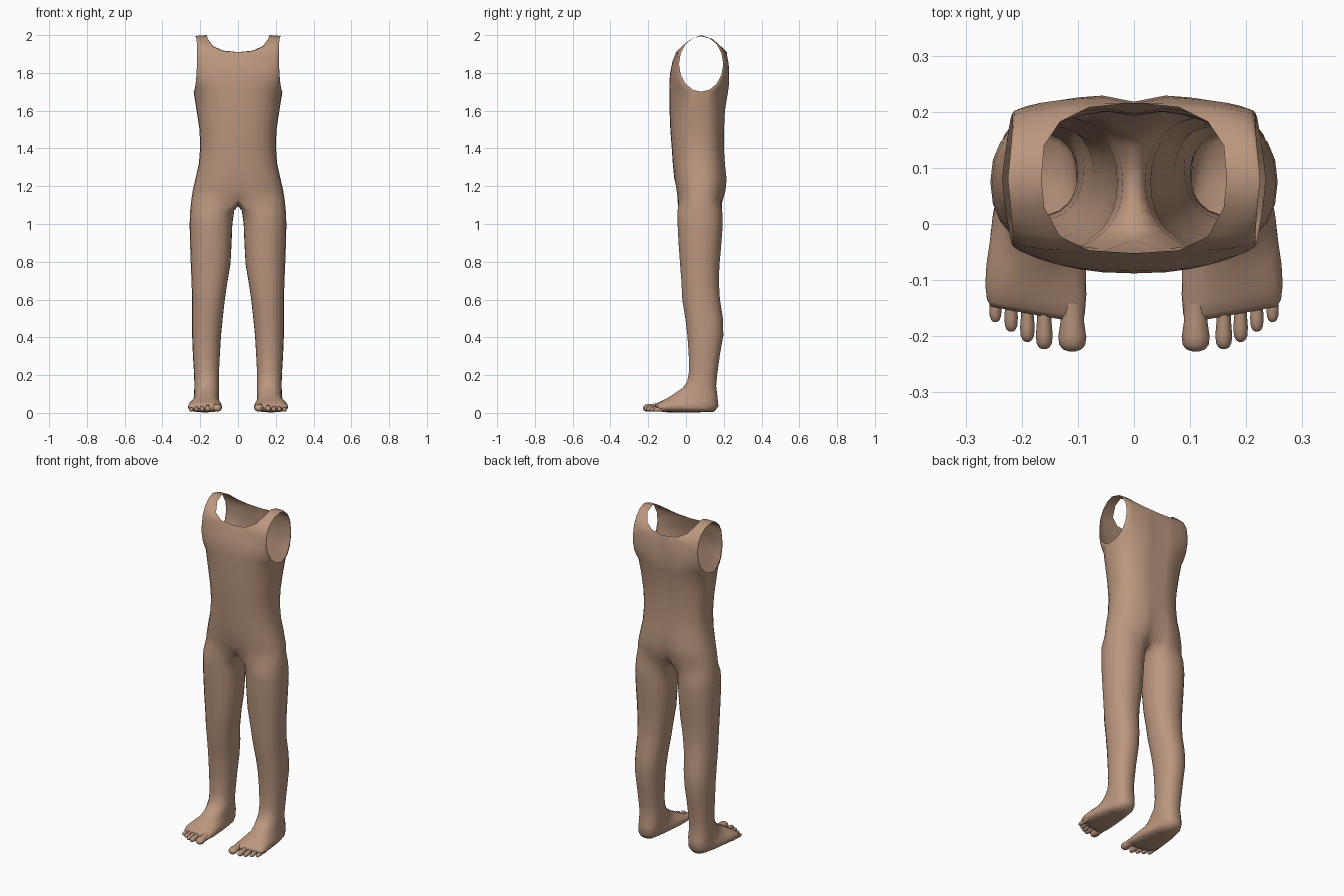
import bpy, bmesh
from math import sin, cos, pi, radians, copysign

cube = bpy.data.objects.get("Cube")
if cube:
    bpy.data.objects.remove(cube, do_unlink=True)

skin = bpy.data.materials.new("tan_skin")
skin.use_nodes = True
tan = (0.50, 0.31, 0.21, 1)
skin.diffuse_color = tan
shader = skin.node_tree.nodes["Principled BSDF"]
shader.inputs["Base Color"].default_value = tan
shader.inputs["Roughness"].default_value = 0.8

HALF = 16      # steps around the outer side of half a body
INNER = 8      # steps around the inner side of a leg
QUARTER = HALF // 2
MID_Y = 0.08   # depth of the side seam


def lerp(a, b, t):
    return a + (b - a) * t


def power(v, n):
    return copysign(abs(v) ** (2 / n), v)


def quarter(inner, outer, dent=0.0, n=2.35):
    """Rounded row from the centre line (or neckline) to the side."""
    row = []
    for k in range(QUARTER + 1):
        t = k / QUARTER
        s, c = power(sin(t * pi / 2), n), power(max(cos(t * pi / 2), 0), n)
        row.append((lerp(inner[0], outer[0], s),
                    lerp(inner[1], outer[1], 1 - c) + (dent if k == 0 else 0),
                    lerp(inner[2], outer[2], t)))
    return row


def leg_ring(x_in, x_out, front, back, slant=0.0, n=2.2, spread=45):
    """Closed tilted ring through a front and a back point, each (y, z)."""
    ring = []
    cx, rx = (x_in + x_out) / 2, (x_out - x_in) / 2
    for k in range(HALF + INNER):
        if k <= HALF:
            a = lerp(-spread, 180 + spread, k / HALF)
        else:
            a = lerp(180 + spread, 360 - spread, (k - HALF) / INNER)
        a = radians(a)
        x = cx + rx * power(sin(a), n)
        t = 0.5 - 0.5 * power(cos(a), n)
        ring.append((x, lerp(front[0], back[0], t) + slant * (x - cx),
                     lerp(front[1], back[1], t)))
    return ring


def loft(bm, rows, closed=False, cap=False):
    verts = [[bm.verts.new(p) for p in row] for row in rows]
    count = len(rows[0])
    for lower, upper in zip(verts, verts[1:]):
        for k in range(count if closed else count - 1):
            j = (k + 1) % count
            bm.faces.new((lower[k], lower[j], upper[j], upper[k]))
    if cap:
        bm.faces.new(verts[-1])


def finish(bm, name):
    """Weld, mirror to the other side and shade smooth."""
    for v in list(bm.verts):
        bm.verts.ensure_lookup_table()
    twin = bmesh.ops.duplicate(bm, geom=bm.verts[:] + bm.edges[:] + bm.faces[:])
    for item in twin["geom"]:
        if isinstance(item, bmesh.types.BMVert):
            item.co.x = -item.co.x
    bmesh.ops.remove_doubles(bm, verts=bm.verts[:], dist=0.0005)
    bmesh.ops.recalc_face_normals(bm, faces=bm.faces[:])
    mesh = bpy.data.meshes.new(name)
    bm.to_mesh(mesh)
    bm.free()
    mesh.materials.append(skin)
    mesh.polygons.foreach_set("use_smooth", [True] * len(mesh.polygons))
    obj = bpy.data.objects.new(name, mesh)
    bpy.context.scene.collection.objects.link(obj)
    return obj


body = bmesh.new()

# Torso: height, half width, front y, back y, back groove, front groove
torso = [
    (1.13, .247, -.046, .198, -.04, .018),
    (1.18, .239, -.052, .212, -.03, .006),
    (1.24, .225, -.062, .217, -.018, 0),
    (1.32, .207, -.070, .208, -.008, 0),
    (1.41, .200, -.076, .202, -.008, 0),
    (1.50, .204, -.083, .203, -.010, 0),
    (1.60, .219, -.087, .208, -.012, 0),
    (1.70, .235, -.088, .225, -.012, 0),
]
rows = []
for z, w, front, back, groove, groin in torso:
    side = (w, MID_Y, z)
    rows.append(quarter((0, front, z), side, groin)
                + quarter((0, back, z), side, groove)[-2::-1])
loft(body, rows)
hip = rows[0]

# Chest and upper back panels, running up around the armhole to the strap
chest = [(0, -.088, 1.70), (0, -.088, 1.75), (0, -.084, 1.80), (0, -.072, 1.86),
         (0, -.052, 1.91), (.08, -.047, 1.916), (.132, -.022, 1.94),
         (.160, .03, 1.98), (.165, MID_Y, 2.0)]
upper_back = [(0, .225, 1.70), (0, .230, 1.75), (0, .230, 1.80), (0, .226, 1.86),
              (0, .216, 1.91), (.08, .208, 1.918), (.132, .182, 1.942),
              (.160, .14, 1.98), (.165, MID_Y, 2.0)]
for edge, direction in ((chest, -1), (upper_back, 1)):
    panel = []
    for r, inner in enumerate(edge):
        a = pi * r / (len(edge) - 1)
        x = 0.23 + 0.005 * cos(a) - 0.013 * sin(a)
        armhole = (x, MID_Y + direction * 0.117 * sin(a), 1.847 - 0.147 * cos(a))
        spine = -0.012 if direction > 0 and r < 4 else 0
        panel.append(quarter(inner, armhole, spine))
    loft(body, panel)

# Crotch: the hip row closed along the centre line
crotch = list(hip)
for k in range(1, INNER):
    t = k / INNER
    crotch.append((0, lerp(hip[-1][1], hip[0][1], t), 1.13 - 0.035 * sin(pi * t)))

# Leg: inner x, outer x, (front y, z), (back y, z)
legs = [crotch] + [leg_ring(*spec) for spec in (
    (.020, .253, (-.045, 1.07), (.192, 1.07)),
    (.030, .256, (-.045, 1.00), (.195, 1.00)),
    (.034, .254, (-.040, .90), (.188, .90)),
    (.040, .250, (-.032, .79), (.178, .79)),
    (.055, .246, (-.025, .70), (.174, .70)),
    (.070, .243, (-.020, .60), (.180, .60)),
    (.081, .244, (-.004, .50), (.196, .50)),
    (.090, .243, (.007, .41), (.198, .41)),
    (.096, .239, (.014, .31), (.180, .31)),
    (.101, .233, (.016, .22), (.165, .20)),
    (.101, .231, (.006, .165), (.160, .14)),
)]
# Foot: the rings swing forward from the ankle to the toe roots
legs += [leg_ring(*spec, n=2.5) for spec in (
    (.100, .232, (-.018, .132), (.167, .085)),
    (.102, .234, (-.045, .114), (.172, .035)),
    (.100, .240, (-.068, .098), (.150, .006)),
    (.092, .254, (-.092, .083), (.070, .003)),
    (.086, .263, (-.115, .070), (-.030, .003)),
    (.085, .265, (-.135, .060), (-.100, .003), .10),
    (.088, .262, (-.153, .049), (-.145, .008), .16),
    (.095, .255, (-.162, .040), (-.160, .016), .18),
)]
loft(body, legs, closed=True, cap=True)
finish(body, "body")

# Toes: centre x, tip y, half width, height
toes = bmesh.new()
for cx, tip, radius, height in ((.110, -.227, .025, .052), (.160, -.223, .015, .044),
                                (.190, -.210, .013, .040), (.219, -.192, .012, .037),
                                (.247, -.175, .011, .034)):
    root = tip + 0.085
    rings = []
    for t, size in ((0, .85), (.4, .85), (.7, 1), (.87, .92), (.96, .65), (1, .25)):
        top = lerp(height + 0.006, height - 0.008, t)
        cz, rz = (top + 0.006) / 2, (top - 0.006) / 2 * size
        rings.append([(cx + radius * size * cos(2 * pi * k / 10),
                       lerp(root, tip, t), cz + rz * sin(2 * pi * k / 10))
                      for k in range(10)])
    loft(toes, rings, closed=True, cap=True)
finish(toes, "toes")
